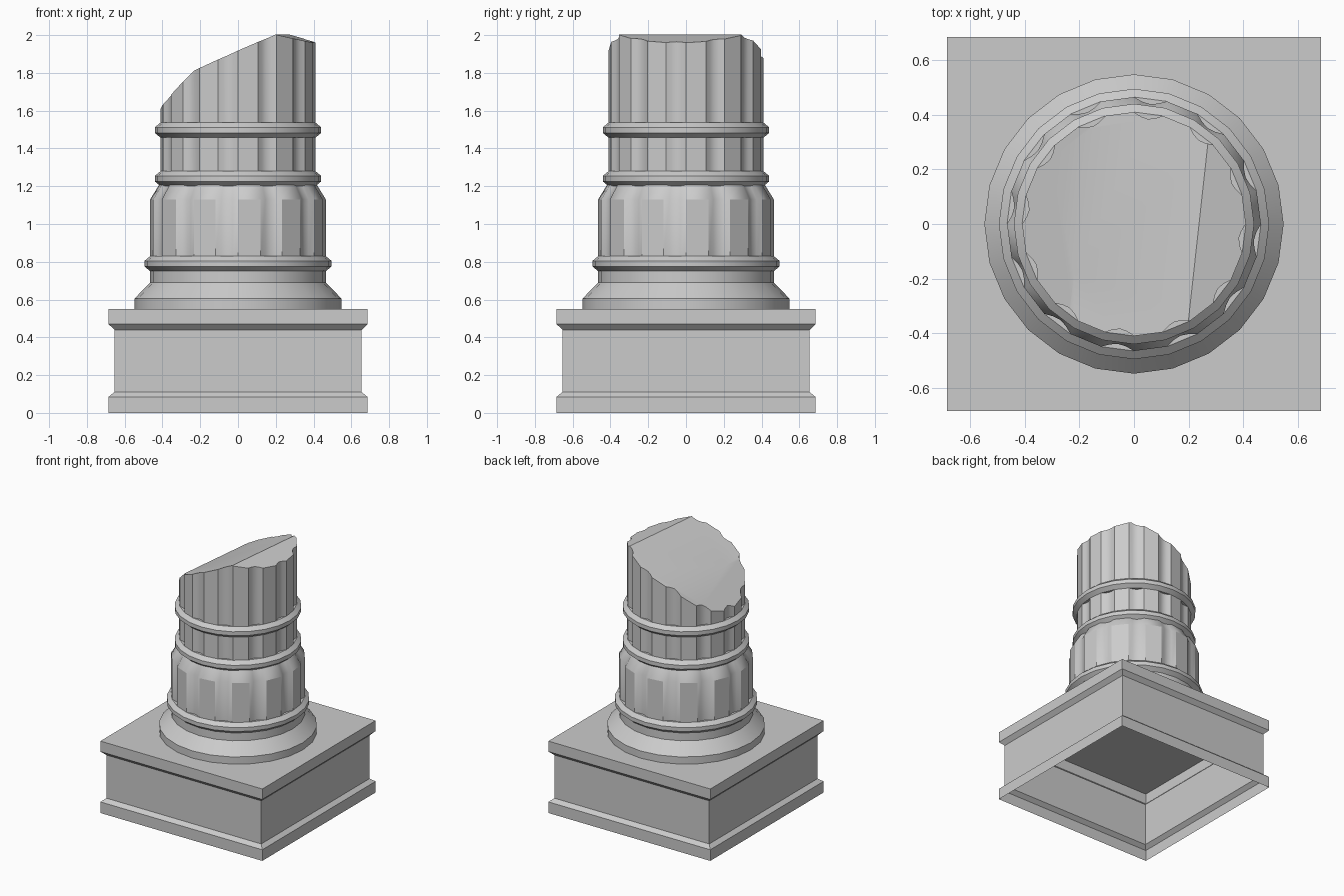
import bpy, bmesh
from math import sin, cos, pi, radians
from mathutils import Vector

if "Cube" in bpy.data.objects:
    bpy.data.objects.remove(bpy.data.objects["Cube"])

stone = bpy.data.materials.new("grey stone")
stone.use_nodes = True
GREY = (0.6, 0.6, 0.6, 1)
stone.diffuse_color = GREY
stone.node_tree.nodes["Principled BSDF"].inputs["Base Color"].default_value = GREY


def circle(r):
    return [(r * cos(radians(a)), r * sin(radians(a))) for a in range(0, 360, 15)]


def square(r):
    return [(-r, -r), (r, -r), (r, r), (-r, r)]


def fluted(r, depth=0.022):
    # twelve flat ridges alternating with twelve hollow grooves
    pts = []
    for k in range(12):
        start = 30 * k + 15
        for step in range(5):
            t = step / 4
            rr = r - depth * sin(pi * t)
            a = radians(start + 15 * t)
            pts.append((rr * cos(a), rr * sin(a)))
    return pts


def loft(bm, sections, cap=False):
    rings = [[bm.verts.new((x, y, z)) for x, y in pts] for pts, z in sections]
    n = len(rings[0])
    for low, high in zip(rings, rings[1:]):
        for i in range(n):
            j = (i + 1) % n
            bm.faces.new((low[i], low[j], high[j], high[i]))
    if cap:
        bm.faces.new(rings[-1])


def finish(bm, name, angle=30):
    bmesh.ops.recalc_face_normals(bm, faces=bm.faces)
    mesh = bpy.data.meshes.new(name)
    bm.to_mesh(mesh)
    bm.free()
    mesh.materials.append(stone)
    obj = bpy.data.objects.new(name, mesh)
    bpy.context.collection.objects.link(obj)
    bpy.ops.object.select_all(action="DESELECT")
    obj.select_set(True)
    bpy.context.view_layer.objects.active = obj
    bpy.ops.object.shade_smooth_by_angle(angle=radians(angle))


def part(name, shape, profile, cap=False):
    bm = bmesh.new()
    loft(bm, [(shape(r), z) for r, z in profile], cap)
    finish(bm, name)


# Square plinth, hollow and open underneath
part("plinth", square, [(0.685, 0), (0.685, 0.085), (0.655, 0.11), (0.655, 0.44),
                        (0.685, 0.47), (0.685, 0.55)], cap=True)

# Round foot moulding
part("foot_moulding", circle, [(0.548, 0.55), (0.548, 0.605), (0.465, 0.69), (0.465, 0.77)])

# Bevelled collars around the shaft
for name, r, z in (("lower_collar", 0.495, 0.79), ("middle_collar", 0.44, 1.24),
                   ("upper_collar", 0.44, 1.497)):
    part(name, circle, [(r - 0.06, z - 0.04), (r - 0.03, z - 0.04), (r, z - 0.015),
                        (r, z + 0.015), (r - 0.03, z + 0.04), (r - 0.06, z + 0.04)])

# Fluted lower drum with a tapering shoulder
bm = bmesh.new()
loft(bm, [(fluted(0.465), 0.8), (fluted(0.465), 1.13), (fluted(0.41, 0.015), 1.22)])
finish(bm, "lower_drum")

# Fluted shaft, broken off along three slanting planes
bm = bmesh.new()
loft(bm, [(fluted(0.41), 1.22), (fluted(0.41), 2.2)], cap=True)
for x, z, slope in ((-0.2, 1.81, 0.95), (0.22, 1.995, 0.44), (0.25, 2.0, -0.25)):
    geom = bm.verts[:] + bm.edges[:] + bm.faces[:]
    cut = bmesh.ops.bisect_plane(bm, geom=geom, dist=1e-5, plane_co=(x, 0, z),
                                 plane_no=Vector((-slope, slope * 0.11, 1)).normalized(),
                                 clear_outer=True)
    edges = [e for e in cut["geom_cut"] if isinstance(e, bmesh.types.BMEdge)]
    bmesh.ops.triangle_fill(bm, use_beauty=True, edges=edges)
finish(bm, "broken_shaft")
